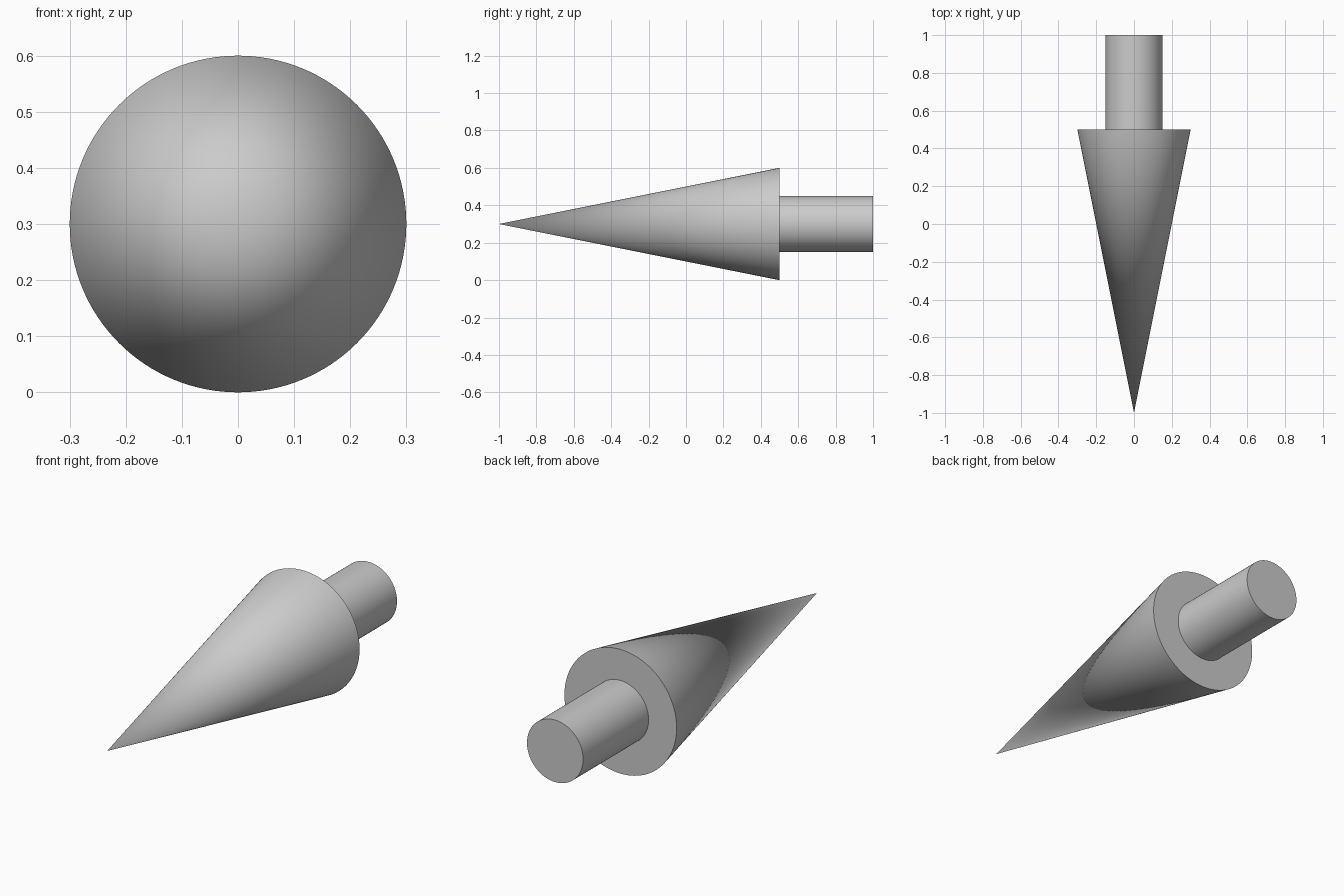
import bpy
from math import radians

if "Cube" in bpy.data.objects:
    bpy.data.objects.remove(bpy.data.objects["Cube"])

SIDES = 128
AXIS_Z = 0.3


def round_part(name, r_back, r_front, y_back, y_front):
    """Cone or cylinder lying along y, wide end at the back."""
    bpy.ops.mesh.primitive_cone_add(
        vertices=SIDES, radius1=r_back, radius2=r_front,
        depth=y_back - y_front, end_fill_type='NGON',
        location=(0, (y_back + y_front) / 2, AXIS_Z),
        rotation=(radians(90), 0, 0))
    obj = bpy.context.object
    obj.name = name
    bpy.ops.object.transform_apply(location=True, rotation=True, scale=True)
    bpy.ops.object.shade_smooth_by_angle(angle=radians(30))
    return obj


# Pointed tip facing the front
round_part("cone_tip", 0.3, 0.0, 0.5, -1.0)

# Shank behind the cone
round_part("shank", 0.15, 0.15, 1.0, 0.5)
